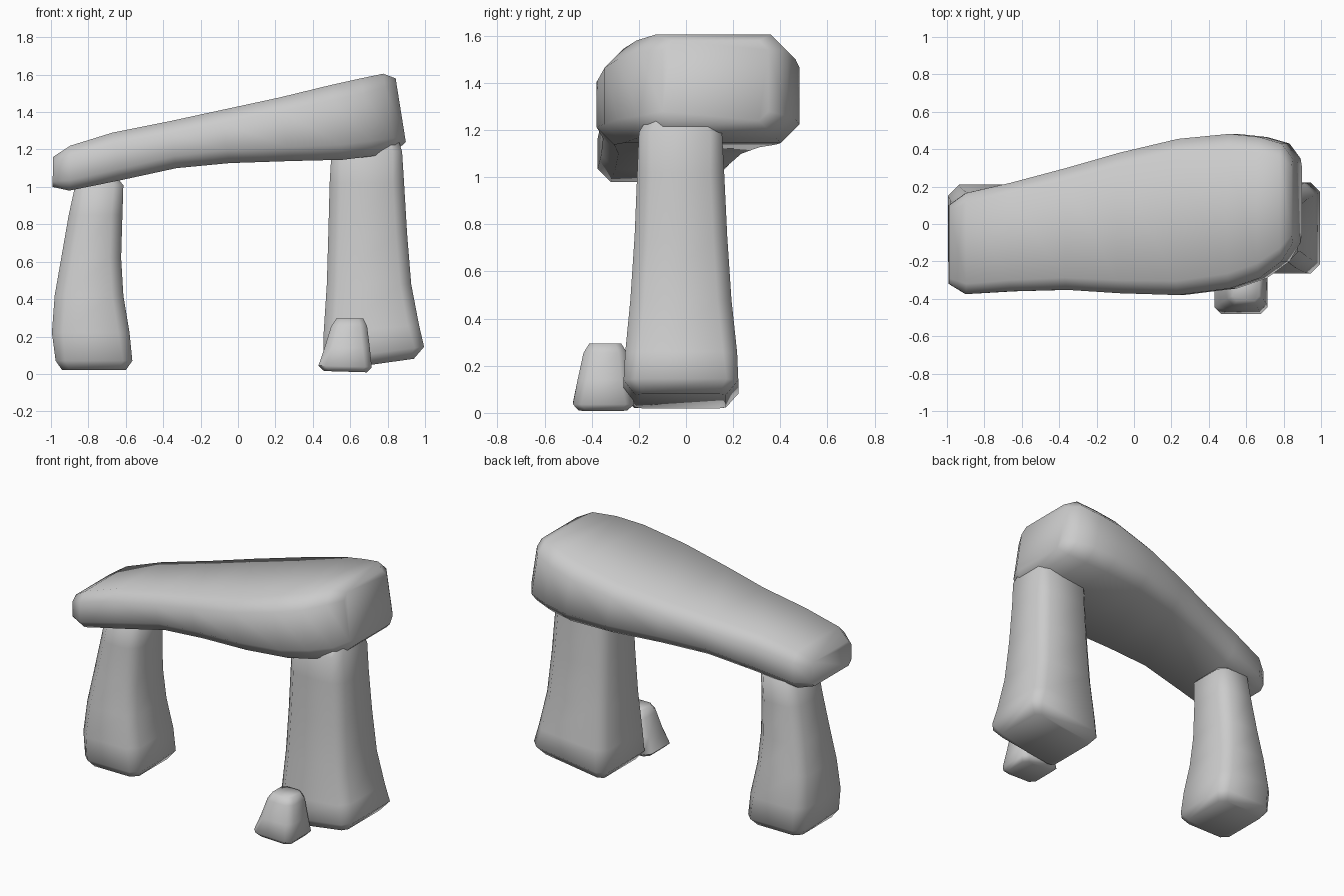
import bpy, bmesh


def octagon(a0, a1, b0, b1, c):
    """Rectangle with cut corners, counter-clockwise."""
    return [(a0 + c, b0), (a1 - c, b0), (a1, b0 + c), (a1, b1 - c),
            (a1 - c, b1), (a0 + c, b1), (a0, b1 - c), (a0, b0 + c)]


def loft(name, rings):
    """Skin a list of 8-point rings and close both ends."""
    bm = bmesh.new()
    loops = [[bm.verts.new(p) for p in r] for r in rings]
    for a, b in zip(loops, loops[1:]):
        for i in range(8):
            j = (i + 1) % 8
            bm.faces.new((a[i], a[j], b[j], b[i]))
    bm.faces.new(loops[0][::-1])
    bm.faces.new(loops[-1])
    bmesh.ops.recalc_face_normals(bm, faces=bm.faces)
    me = bpy.data.meshes.new(name)
    bm.to_mesh(me)
    bm.free()
    ob = bpy.data.objects.new(name, me)
    bpy.context.collection.objects.link(ob)
    bpy.ops.object.select_all(action='DESELECT')
    ob.select_set(True)
    bpy.context.view_layer.objects.active = ob
    bpy.ops.object.shade_smooth_by_angle(angle=1.05)
    return ob


def upright(name, sections):
    """Sections: z, x0, x1, y0, y1, corner cut, tilt of the ring along x."""
    rings = []
    for z, x0, x1, y0, y1, c, tilt in sections:
        xm = (x0 + x1) / 2
        rings.append([(x, y, z + tilt * (x - xm))
                      for x, y in octagon(x0, x1, y0, y1, c)])
    return loft(name, rings)


def slab(name, sections):
    """Sections: x, y0, y1, z0, z1, corner cut; rings lean with the slope."""
    rings = []
    for x, y0, y1, z0, z1, c in sections:
        zm = (z0 + z1) / 2
        lean = 0.16 if x > -0.8 else -0.02
        rings.append([(x - lean * (z - zm), y, z)
                      for y, z in octagon(y0, y1, z0, z1, c)])
    return loft(name, rings)


# Left standing stone
upright("left_upright", [
    (0.02, -0.94, -0.60, -0.22, 0.16, 0.04, 0),
    (0.07, -0.975, -0.565, -0.26, 0.205, 0.05, 0),
    (0.22, -0.995, -0.58, -0.26, 0.21, 0.06, 0),
    (0.42, -0.98, -0.613, -0.24, 0.185, 0.06, 0),
    (0.62, -0.945, -0.625, -0.22, 0.165, 0.06, 0),
    (0.85, -0.905, -0.618, -0.20, 0.15, 0.06, 0),
    (1.01, -0.87, -0.613, -0.19, 0.14, 0.05, 0),
    (1.05, -0.84, -0.65, -0.15, 0.10, 0.04, 0),
])

# Right standing stone with a slanting foot
upright("right_upright", [
    (0.05, 0.50, 0.94, -0.215, 0.17, 0.03, 0.14),
    (0.11, 0.455, 0.995, -0.265, 0.222, 0.05, 0.13),
    (0.24, 0.458, 0.968, -0.258, 0.217, 0.06, 0.08),
    (0.48, 0.475, 0.926, -0.236, 0.193, 0.06, 0),
    (0.75, 0.483, 0.904, -0.218, 0.175, 0.06, 0),
    (1.02, 0.49, 0.888, -0.207, 0.162, 0.06, 0),
    (1.19, 0.50, 0.877, -0.20, 0.153, 0.05, 0),
    (1.275, 0.54, 0.85, -0.15, 0.11, 0.04, 0),
])

# Sloping capstone
slab("capstone", [
    (-0.99, -0.32, 0.10, 1.0, 1.16, 0.03),
    (-0.90, -0.375, 0.165, 0.98, 1.22, 0.055),
    (-0.65, -0.36, 0.22, 1.035, 1.29, 0.06),
    (-0.35, -0.352, 0.30, 1.10, 1.35, 0.065),
    (-0.07, -0.37, 0.38, 1.127, 1.41, 0.07),
    (0.25, -0.38, 0.455, 1.138, 1.478, 0.075),
    (0.53, -0.345, 0.482, 1.145, 1.545, 0.08),
    (0.69, -0.29, 0.465, 1.165, 1.58, 0.08),
    (0.81, -0.20, 0.43, 1.19, 1.605, 0.07),
    (0.87, -0.10, 0.35, 1.24, 1.58, 0.04),
])

# Small stone at the foot of the right upright
upright("small_stone", [
    (0.012, 0.46, 0.69, -0.455, -0.25, 0.03, -0.03),
    (0.04, 0.43, 0.715, -0.48, -0.22, 0.035, -0.03),
    (0.14, 0.463, 0.705, -0.46, -0.235, 0.04, 0),
    (0.255, 0.498, 0.69, -0.435, -0.25, 0.035, 0),
    (0.295, 0.525, 0.67, -0.41, -0.275, 0.025, 0),
])
